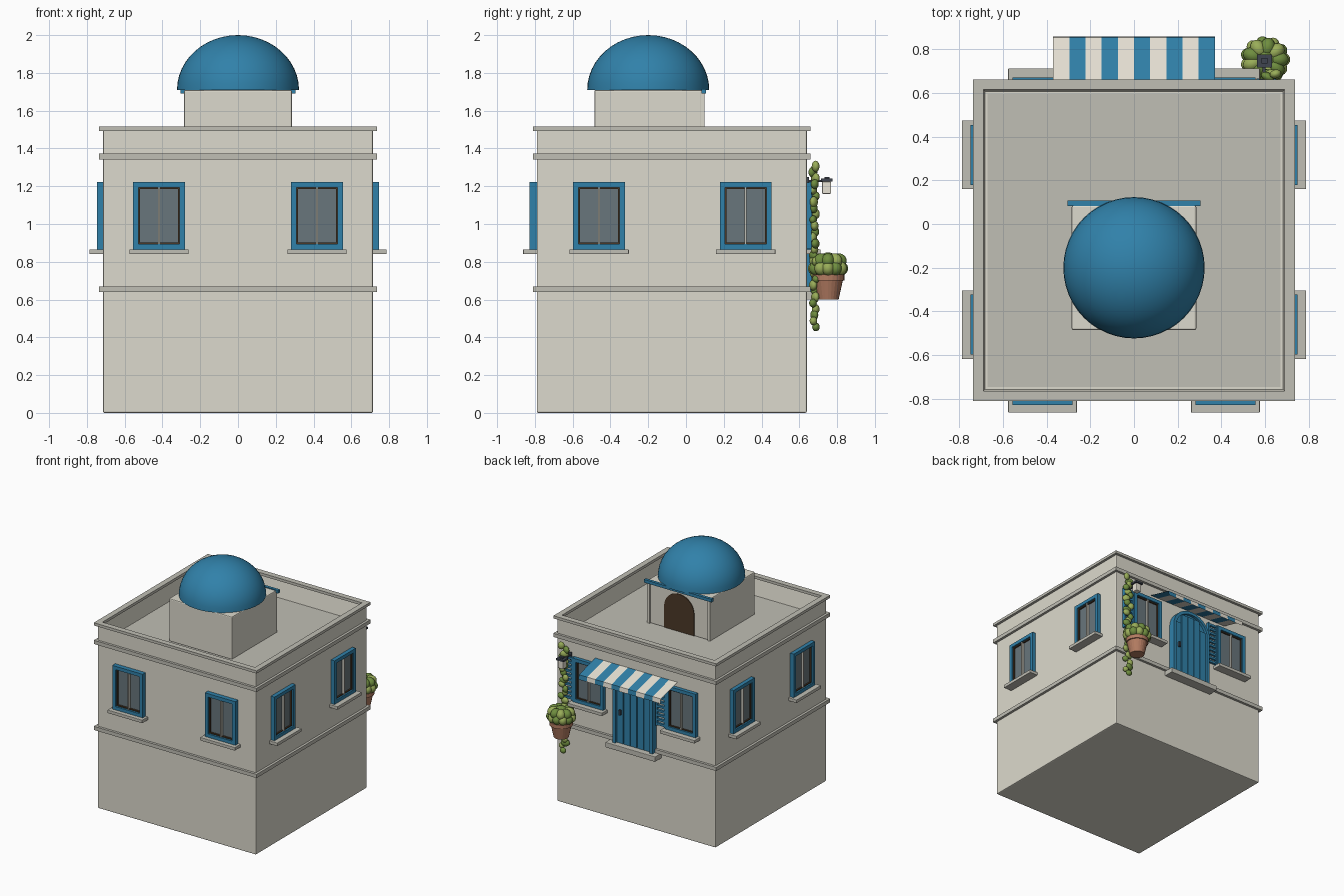
import bpy, bmesh, math, random
from mathutils import Matrix, Vector

if "Cube" in bpy.data.objects:
    bpy.data.objects.remove(bpy.data.objects["Cube"])

random.seed(4)


def material(name, rgb):
    m = bpy.data.materials.new(name)
    m.diffuse_color = (*rgb, 1)
    m.use_nodes = True
    m.node_tree.nodes["Principled BSDF"].inputs["Base Color"].default_value = m.diffuse_color
    return m


WALL = material("plaster", (0.72, 0.70, 0.61))
TRIM = material("stone", (0.53, 0.52, 0.46))
BLUE = material("blue_paint", (0.03, 0.22, 0.40))
GLASS = material("glass", (0.14, 0.18, 0.20))
CREAM = material("cream", (0.80, 0.76, 0.66))
BROWN = material("dark_wood", (0.07, 0.04, 0.02))
CLAY = material("terracotta", (0.45, 0.20, 0.12))
GREENS = [material("leaf_dark", (0.16, 0.27, 0.05)), material("leaf_light", (0.32, 0.42, 0.10))]
IRON = material("iron", (0.05, 0.06, 0.08))


def finish(name, bm, mat, smooth=False):
    bmesh.ops.recalc_face_normals(bm, faces=bm.faces)
    me = bpy.data.meshes.new(name)
    bm.to_mesh(me)
    bm.free()
    ob = bpy.data.objects.new(name, me)
    bpy.context.collection.objects.link(ob)
    me.materials.append(mat)
    if smooth:
        for p in me.polygons:
            p.use_smooth = True
    return ob


def add_box(bm, lo, hi, M=Matrix()):
    lo, hi = Vector(lo), Vector(hi)
    S = Matrix.Diagonal((*(hi - lo), 1))
    return bmesh.ops.create_cube(bm, size=1, matrix=M @ Matrix.Translation((lo + hi) / 2) @ S)


def boxes(name, spans, mat, M=Matrix(), bevel=0):
    bm = bmesh.new()
    for lo, hi in spans:
        add_box(bm, lo, hi, M)
    if bevel:
        bmesh.ops.bevel(bm, geom=bm.edges[:], offset=bevel, segments=2, affect='EDGES', profile=0.5)
    return finish(name, bm, mat)


def border(name, x0, x1, y0, y1, z0, z1, t, mat):
    # rectangular band: inset both caps of a box and bridge the holes
    bm = bmesh.new()
    add_box(bm, (x0, y0, z0), (x1, y1, z1))
    bmesh.ops.recalc_face_normals(bm, faces=bm.faces)
    caps = [f for f in bm.faces if abs(f.normal.z) > 0.9]
    for f in caps:
        bmesh.ops.inset_region(bm, faces=[f], thickness=t)
    edges = [e for f in caps for e in f.edges]
    bmesh.ops.delete(bm, geom=caps, context='FACES_ONLY')
    bmesh.ops.bridge_loops(bm, edges=edges)
    return finish(name, bm, mat)


def arch_profile(w, z0, z1, rise, n=14):
    arc = [(w * math.cos(math.pi * i / n), z1 - rise + rise * math.sin(math.pi * i / n)) for i in range(n + 1)]
    return [(w, z0)] + arc + [(-w, z0)]


def slab(name, pts, y0, y1, mat):
    bm = bmesh.new()
    f = bm.faces.new([bm.verts.new((x, y0, z)) for x, z in pts])
    r = bmesh.ops.extrude_face_region(bm, geom=[f])
    bmesh.ops.translate(bm, vec=(0, y1 - y0, 0), verts=[v for v in r["geom"] if isinstance(v, bmesh.types.BMVert)])
    return finish(name, bm, mat)


# main block with sunken roof terrace
bm = bmesh.new()
add_box(bm, (-0.715, -0.79, 0), (0.715, 0.64, 1.5))
bmesh.ops.bevel(bm, geom=bm.edges[:], offset=0.008, segments=2, affect='EDGES', profile=0.5)
top = max(bm.faces, key=lambda f: f.calc_center_median().z + f.calc_area() * 0.01)
bmesh.ops.inset_region(bm, faces=[top], thickness=0.037)
bmesh.ops.translate(bm, vec=(0, 0, -0.14), verts=top.verts[:])
finish("house_walls", bm, WALL)
boxes("roof_floor", [((-0.67, -0.745, 1.355), (0.67, 0.595, 1.364))], TRIM)

# mouldings
for name, z0, z1 in (("lower_moulding", 0.64, 0.67), ("upper_moulding", 1.342, 1.372), ("parapet_cap", 1.493, 1.515)):
    border(name, -0.735, 0.735, -0.81, 0.66, z0, z1, 0.065, TRIM)

# roof room with dome
boxes("roof_room", [((-0.285, -0.485, 1.36), (0.285, 0.085, 1.71))], WALL, bevel=0.008)
bm = bmesh.new()
bmesh.ops.create_uvsphere(bm, u_segments=48, v_segments=24, radius=1)
bmesh.ops.delete(bm, geom=[v for v in bm.verts if v.co.z < -0.001], context='VERTS')
bmesh.ops.holes_fill(bm, edges=bm.edges[:], sides=0)
bmesh.ops.transform(bm, matrix=Matrix.Translation((0, -0.2, 1.71)) @ Matrix.Diagonal((0.323, 0.323, 0.29, 1)), verts=bm.verts)
dome = finish("dome", bm, BLUE)
bpy.context.view_layer.objects.active = dome
dome.select_set(True)
bpy.ops.object.shade_smooth_by_angle()
slab("roof_doorway", arch_profile(0.135, 1.36, 1.67, 0.13), 0.08, 0.09, BROWN)
boxes("roof_door_posts", [((s * 0.272 - 0.012, 0.07, 1.36), (s * 0.272 + 0.012, 0.097, 1.70)) for s in (-1, 1)], WALL)
boxes("roof_door_lintel", [((-0.305, 0.083, 1.69), (0.305, 0.107, 1.715))], BLUE)


def window(name, x, y, turn, d):
    # local frame: wall at y = 0, outside is -y
    M = Matrix.Translation((x, y, 0)) @ Matrix.Rotation(math.radians(turn), 4, 'Z')
    w, z0, z1, t = 0.137, 0.865, 1.222, 0.028
    sides = lambda w, a, b, t, d: [((-w, -d, a), (-w + t, 0.01, b)), ((w - t, -d, a), (w, 0.01, b)),
                                   ((-w + t, -d, a), (w - t, 0.01, a + t)), ((-w + t, -d, b - t), (w - t, 0.01, b))]
    boxes(name + "_frame", sides(w, z0, z1, t, d), BLUE, M)
    boxes(name + "_sash", sides(w - t, z0 + t, z1 - t, 0.008, d * 0.6), BROWN, M)
    boxes(name + "_glass", [((-w + t, -0.008, z0 + t), (w - t, 0.01, z1 - t))], GLASS, M)
    boxes(name + "_mullion", [((-0.005, -d * 0.85, z0 + t), (0.005, 0, z1 - t))], TRIM, M)
    boxes(name + "_sill", [((-0.157, -0.072, 0.84), (0.157, 0.01, 0.866))], TRIM, M, 0.003)


for s, side in ((-1, "left"), (1, "right")):
    window(f"front_{side}_window", s * 0.418, -0.79, 0, 0.038)
    window(f"back_{side}_window", s * 0.418, 0.64, 180, 0.03)
    for y, pos in ((-0.46, "fore"), (0.316, "aft")):
        window(f"{side}_{pos}_window", s * 0.715, y, s * 90, 0.032)

# louvred shutters beside the back windows
for i, x in enumerate((-0.235, 0.605)):
    a, b = x - 0.045, x + 0.045
    parts = [((a, 0.64, 0.87), (a + 0.012, 0.665, 1.22)), ((b - 0.012, 0.64, 0.87), (b, 0.665, 1.22))]
    parts += [((a, 0.645, 0.875 + k * 0.036), (b, 0.662, 0.893 + k * 0.036)) for k in range(10)]
    boxes(f"shutter_{i}", parts, BLUE)

# arched back door, frame, planks and step
outer, inner = arch_profile(0.18, 0.64, 1.225, 0.17), arch_profile(0.155, 0.64, 1.20, 0.145)
slab("door_frame", outer + inner[::-1], 0.63, 0.69, BLUE)
slab("door_leaf", inner, 0.63, 0.668, BLUE)
boxes("door_planks", [((-0.15 + k * 0.061, 0.66, 0.645), (-0.095 + k * 0.061, 0.676, 1.10 + 0.08 * (0 < k < 4)))
                      for k in range(5)], BLUE)
boxes("door_knob", [((0.11, 0.67, 0.88), (0.125, 0.695, 0.92))], IRON)
boxes("door_step", [((-0.225, 0.63, 0.6), (0.225, 0.72, 0.642))], TRIM, bevel=0.004)

# striped awning with hanging edge and side stays
for c, mat in enumerate((CREAM, BLUE)):
    bm = bmesh.new()
    for k in range(c, 10, 2):
        rows = [[bm.verts.new((-0.37 + (k + e) * 0.074, y, z)) for e in (0, 1)]
                for y, z in ((0.64, 1.26), (0.853, 1.205), (0.858, 1.168))]
        for p, q in zip(rows, rows[1:]):
            bm.faces.new((*p, *q[::-1]))
    finish(("awning_cream", "awning_blue")[c], bm, mat)

# flower pot
bm = bmesh.new()
prof = [(0, 0.6), (0.056, 0.6), (0.078, 0.7), (0.087, 0.7), (0.087, 0.732), (0.07, 0.732), (0, 0.72)]
vs = [bm.verts.new((0.6 + r, 0.752, z)) for r, z in prof]
es = [bm.edges.new(p) for p in zip(vs, vs[1:])]
bmesh.ops.spin(bm, geom=vs + es, cent=(0.6, 0.752, 0), axis=(0, 0, 1), angle=math.tau, steps=24)
bmesh.ops.remove_doubles(bm, verts=bm.verts, dist=0.0005)
finish("flower_pot", bm, CLAY)


def leaves(name, items):
    # overlapping rounded leaf clumps, alternating greens
    for c in (0, 1):
        bm = bmesh.new()
        for p, size, yaw in items[c::2]:
            M = Matrix.Translation(p) @ Matrix.Rotation(yaw, 4, 'Z') @ Matrix.Diagonal((*size, 1))
            bmesh.ops.create_icosphere(bm, subdivisions=3, radius=1, matrix=M)
        finish(f"{name}_{c}", bm, GREENS[c], True)


bush = [((0.6, 0.752, 0.79), (0.06, 0.055, 0.06), 0)]
for r, z, n in ((0.062, 0.765, 11), (0.055, 0.805, 9)):
    for k in range(n):
        a = math.tau * k / n
        bush.append(((0.6 + r * 1.12 * math.cos(a), 0.752 + r * math.sin(a), z), (0.045, 0.035, 0.04), a))
leaves("potted_bush", bush)
vine = []
for k in range(28):
    z = 0.455 + k * 0.0315
    vine.append(((0.628 + 0.022 * math.sin(k * 1.9), 0.68 + 0.008 * math.cos(k * 2.3), z),
                 (random.uniform(0.022, 0.036), 0.02, random.uniform(0.022, 0.03)), random.uniform(-0.5, 0.5)))
leaves("climbing_vine", vine)

# wall lantern
boxes("lantern_bracket", [((0.588, 0.64, 1.222), (0.602, 0.75, 1.232)), ((0.58, 0.64, 1.19), (0.61, 0.65, 1.25))], IRON)
boxes("lantern_cap", [((0.562, 0.716, 1.225), (0.63, 0.776, 1.24)), ((0.583, 0.734, 1.24), (0.61, 0.76, 1.25))], IRON)
boxes("lantern_glass", [((0.572, 0.72, 1.16), (0.62, 0.768, 1.225))], CREAM, bevel=0.005)
